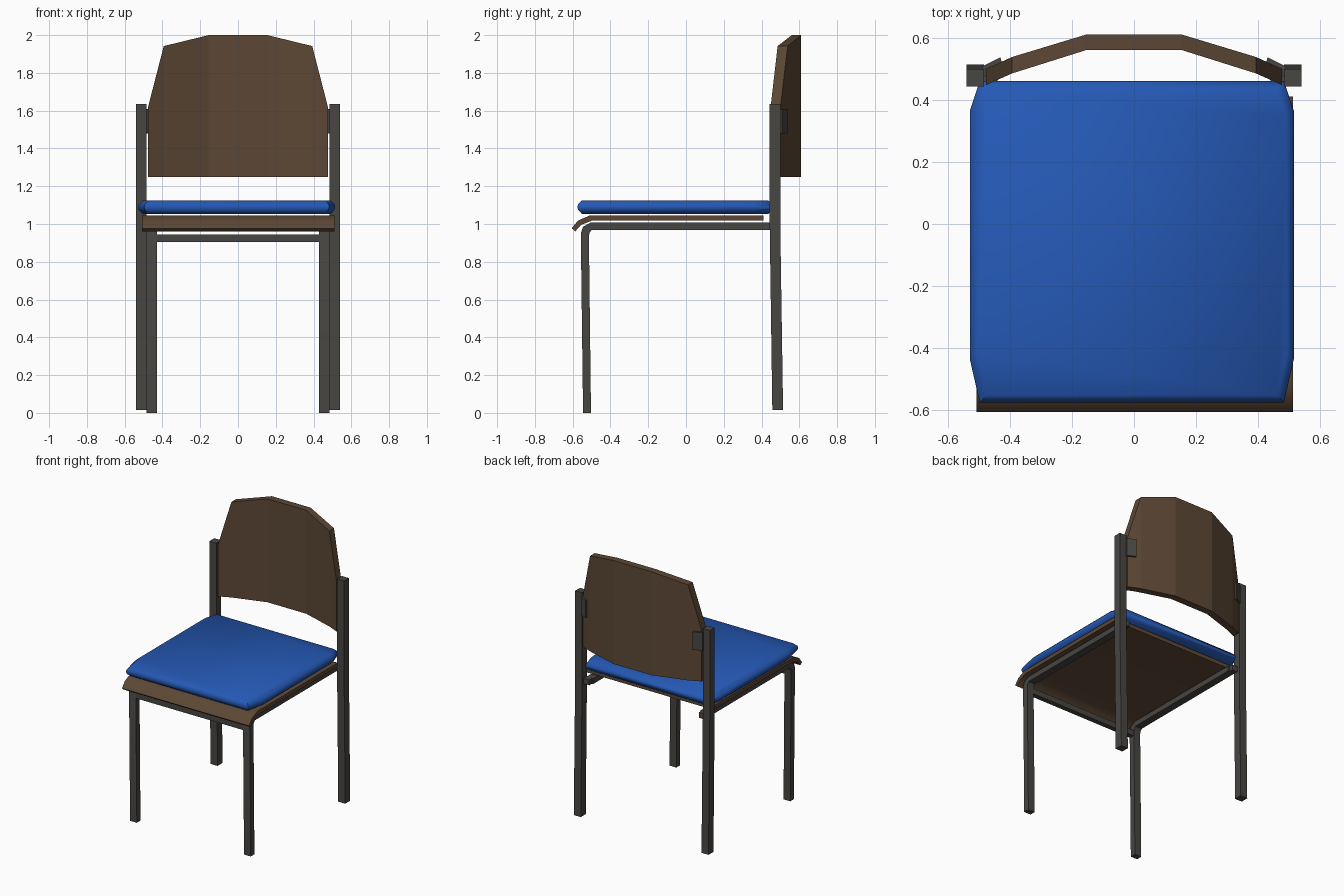
import bpy, bmesh, math

if "Cube" in bpy.data.objects:
    bpy.data.objects.remove(bpy.data.objects["Cube"])


def material(name, rgb):
    m = bpy.data.materials.new(name)
    m.diffuse_color = (*rgb, 1)
    m.use_nodes = True
    m.node_tree.nodes["Principled BSDF"].inputs["Base Color"].default_value = m.diffuse_color
    return m


BLUE = material("blue fabric", (0.018, 0.098, 0.46))
WOOD = material("brown wood", (0.108, 0.064, 0.035))
METAL = material("dark metal", (0.065, 0.061, 0.055))


def finish(name, bm, mat, smooth=0):
    bmesh.ops.recalc_face_normals(bm, faces=bm.faces)
    me = bpy.data.meshes.new(name)
    bm.to_mesh(me)
    bm.free()
    me.materials.append(mat)
    ob = bpy.data.objects.new(name, me)
    bpy.context.collection.objects.link(ob)
    if smooth:
        bpy.context.view_layer.objects.active = ob
        ob.select_set(True)
        bpy.ops.object.shade_smooth_by_angle(angle=math.radians(smooth))
        ob.select_set(False)
    return ob


def loft(name, rings, mat, smooth=0):
    """Closed skin through rings of equal point count, capped at both ends."""
    bm = bmesh.new()
    vs = [[bm.verts.new(p) for p in r] for r in rings]
    n = len(vs[0])
    for a, b in zip(vs, vs[1:]):
        for i in range(n):
            j = (i + 1) % n
            bm.faces.new((a[i], a[j], b[j], b[i]))
    bm.faces.new(vs[0])
    bm.faces.new(vs[-1])
    return finish(name, bm, mat, smooth)


def side_sweep(name, outer, inner, x0, x1, mat, smooth=0):
    """Bar whose side profile (y, z) lies between two matching lines."""
    rings = [[(x0, *o), (x1, *o), (x1, *i), (x0, *i)] for o, i in zip(outer, inner)]
    return loft(name, rings, mat, smooth)


for side, s in (("left", -1), ("right", 1)):
    # front leg bending into the seat rail
    side_sweep(side + "_front_leg_and_rail",
               [(-0.545, 0), (-0.557, 0.95), (-0.545, 0.985), (-0.505, 1.008), (0.45, 1.008)],
               [(-0.503, 0), (-0.514, 0.935), (-0.51, 0.955), (-0.498, 0.969), (0.45, 0.969)],
               s * 0.43, s * 0.484, METAL, 35)
    # back leg rising to the backrest
    side_sweep(side + "_back_leg",
               [(0.457, 0.015), (0.443, 1.0), (0.443, 1.635)],
               [(0.514, 0.015), (0.499, 1.0), (0.499, 1.635)],
               s * 0.484, s * 0.54, METAL)
    # weld joining the rail to the back leg
    side_sweep(side + "_rail_joint", [(0.443, 1.008), (0.48, 1.008)],
               [(0.443, 0.969), (0.48, 0.969)], s * 0.44, s * 0.49, METAL)
    # bracket holding the backrest
    prof = [(0.43, 0.537), (0.425, 0.515), (0.488, 0.472), (0.488, 0.508)]
    loft(side + "_bracket", [[(s * x, y, z) for x, y in prof] for z in (1.48, 1.61)], METAL)

# front crossbar
side_sweep("front_crossbar", [(-0.553, 0.905), (-0.553, 0.945)],
           [(-0.517, 0.905), (-0.517, 0.945)], -0.435, 0.435, METAL)

# wooden seat board with a rolled front edge
side_sweep("seat_board",
           [(-0.605, 0.977), (-0.572, 1.018), (-0.508, 1.046), (0.41, 1.046)],
           [(-0.586, 0.961), (-0.556, 0.995), (-0.498, 1.018), (0.41, 1.018)],
           -0.507, 0.512, WOOD, 40)

# cushion: chamfered outline pulled in at the top and bottom
outline = [(-0.49, -0.575), (0.49, -0.575), (0.522, -0.435), (0.522, 0.365),
           (0.49, 0.46), (-0.49, 0.46), (-0.522, 0.365), (-0.522, -0.435)]
rings = [[(x * k - 0.007, (y + 0.058) * k - 0.058, z) for x, y in outline]
         for z, k in ((1.054, 0.955), (1.075, 0.993), (1.09, 1.0), (1.104, 0.993), (1.124, 0.955))]
loft("seat_cushion", rings, BLUE, 50)

# curved backrest: (x, front y, back y, top z), mirrored
half = [(0.155, 0.56, 0.61, 2.0), (0.393, 0.485, 0.538, 1.942), (0.476, 0.448, 0.5, 1.62)]
cols = [(-x, f, b, t) for x, f, b, t in reversed(half)] + half
loft("backrest", [[(x, f, 1.25), (x, b, 1.25), (x, b, t), (x, f, t)] for x, f, b, t in cols], WOOD)
